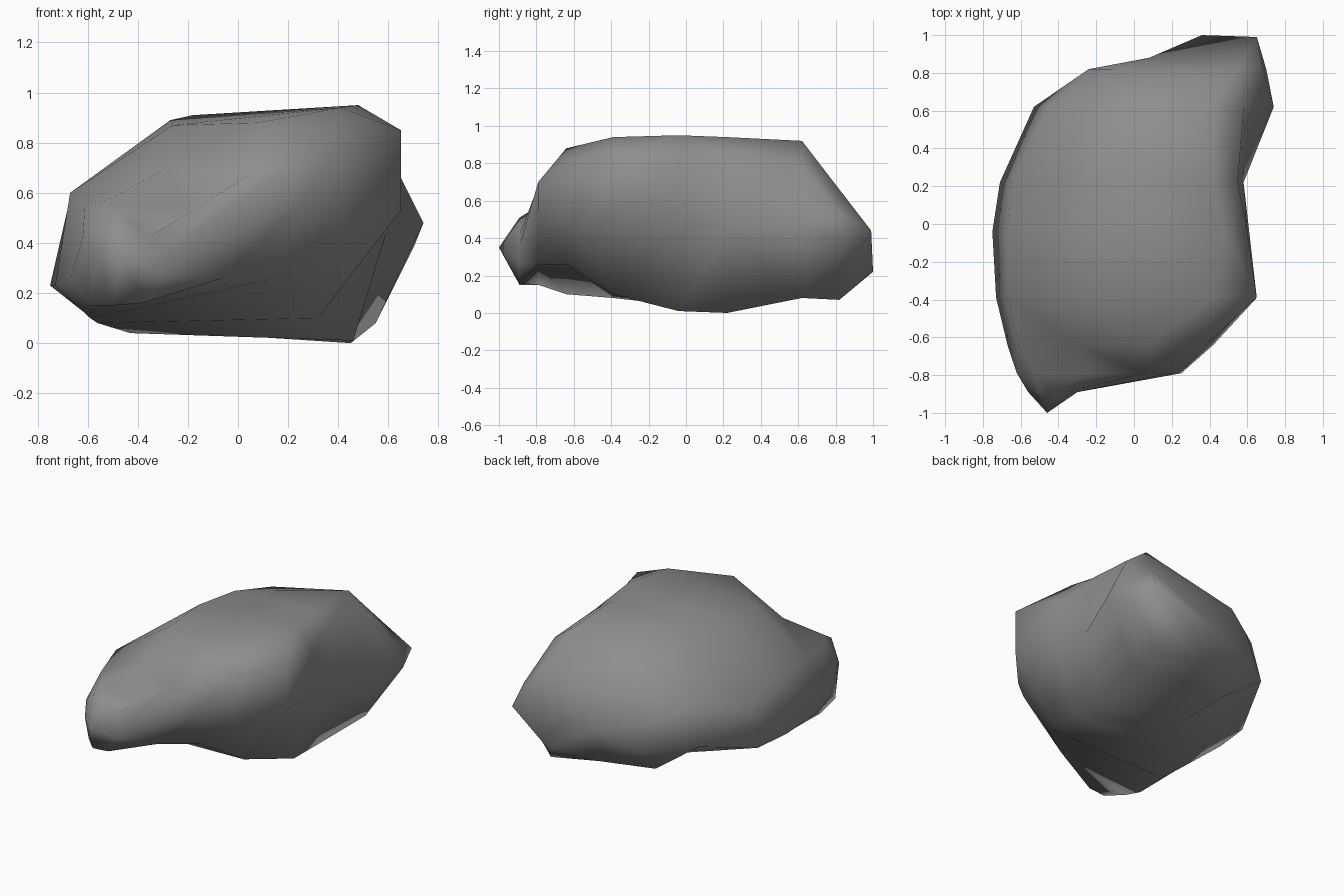
import bpy
import bmesh

# Remove the default object only
default = bpy.data.objects.get("Cube")
if default:
    bpy.data.objects.remove(default, do_unlink=True)


def flat_material(name, colour):
    mat = bpy.data.materials.new(name)
    mat.use_nodes = True
    mat.diffuse_color = colour
    shader = next(n for n in mat.node_tree.nodes if n.type == "BSDF_PRINCIPLED")
    shader.inputs["Base Color"].default_value = colour
    shader.inputs["Roughness"].default_value = 0.9
    return mat


# Cross-sections from front to back: depth, then (x, z) outline running
# side, shoulder, crown left, crown right, shoulder, side, foot right, foot left
SECTIONS = (
    (-.89, (-.56, .35), (-.5, .51), (-.42, .48), (-.36, .42),
     (-.3, .36), (-.3, .27), (-.38, .16), (-.5, .15)),
    (-.79, (-.62, .42), (-.52, .57), (-.22, .52), (.06, .68),
     (.2, .7), (.25, .55), (-.06, .26), (-.6, .15)),
    (-.64, (-.67, .25), (-.61, .56), (-.3, .69), (.08, .88),
     (.38, .8), (.42, .52), (.16, .26), (-.59, .1)),
    (-.39, (-.73, .23), (-.67, .6), (-.26, .87), (.41, .94),
     (.65, .85), (.65, .53), (.32, .1), (-.56, .08)),
    (-.04, (-.75, .23), (-.67, .58), (-.27, .89), (.48, .95),
     (.6, .8), (.61, .5), (.46, .01), (-.43, .04)),
    (.22, (-.71, .22), (-.65, .5), (-.18, .91), (.42, .94),
     (.55, .85), (.58, .45), (.45, 0), (-.16, .04)),
    (.62, (-.53, .33), (-.45, .58), (-.17, .79), (.42, .92),
     (.58, .8), (.74, .48), (.55, .08), (-.2, .09)),
    (.82, (-.24, .28), (-.24, .48), (-.12, .62), (.54, .66),
     (.68, .53), (.7, .38), (.47, .07), (.1, .14)),
)
FRONT_TIP = ((-.46, -1, .35),)
BACK_EDGE = ((.08, .88, .38), (.36, 1, .22), (.65, .99, .44))


def close_end(bm, ring, points):
    """Gather an open ring onto the nearest of a few end points."""
    ends = [bm.verts.new(p) for p in points]
    nearest = [min(ends, key=lambda e: (e.co - v.co).length) for v in ring]
    for i in range(len(ring)):
        corners = (ring[i - 1], ring[i], nearest[i], nearest[i - 1])
        bm.faces.new(tuple(dict.fromkeys(corners)))
    if len(ends) > 2:
        bm.faces.new(ends)


def build_boulder(name, material):
    bm = bmesh.new()
    rings = [[bm.verts.new((x, depth, z)) for x, z in outline]
             for depth, *outline in SECTIONS]

    # Skin between neighbouring sections
    for ring, following in zip(rings, rings[1:]):
        for i in range(len(ring)):
            bm.faces.new((ring[i - 1], ring[i], following[i], following[i - 1]))

    # Pointed nose at the front, slanted facet at the back
    close_end(bm, rings[0], FRONT_TIP)
    close_end(bm, rings[-1], BACK_EDGE)

    # Irregular rock facets, blended by smooth shading
    bmesh.ops.triangulate(bm, faces=bm.faces[:], quad_method="SHORT_EDGE")
    bmesh.ops.recalc_face_normals(bm, faces=bm.faces[:])
    for face in bm.faces:
        face.smooth = True

    mesh = bpy.data.meshes.new(name)
    bm.to_mesh(mesh)
    bm.free()
    mesh.materials.append(material)
    boulder = bpy.data.objects.new(name, mesh)
    bpy.context.scene.collection.objects.link(boulder)


stone_grey = flat_material("stone_grey", (.27, .27, .27, 1))
build_boulder("boulder", stone_grey)
